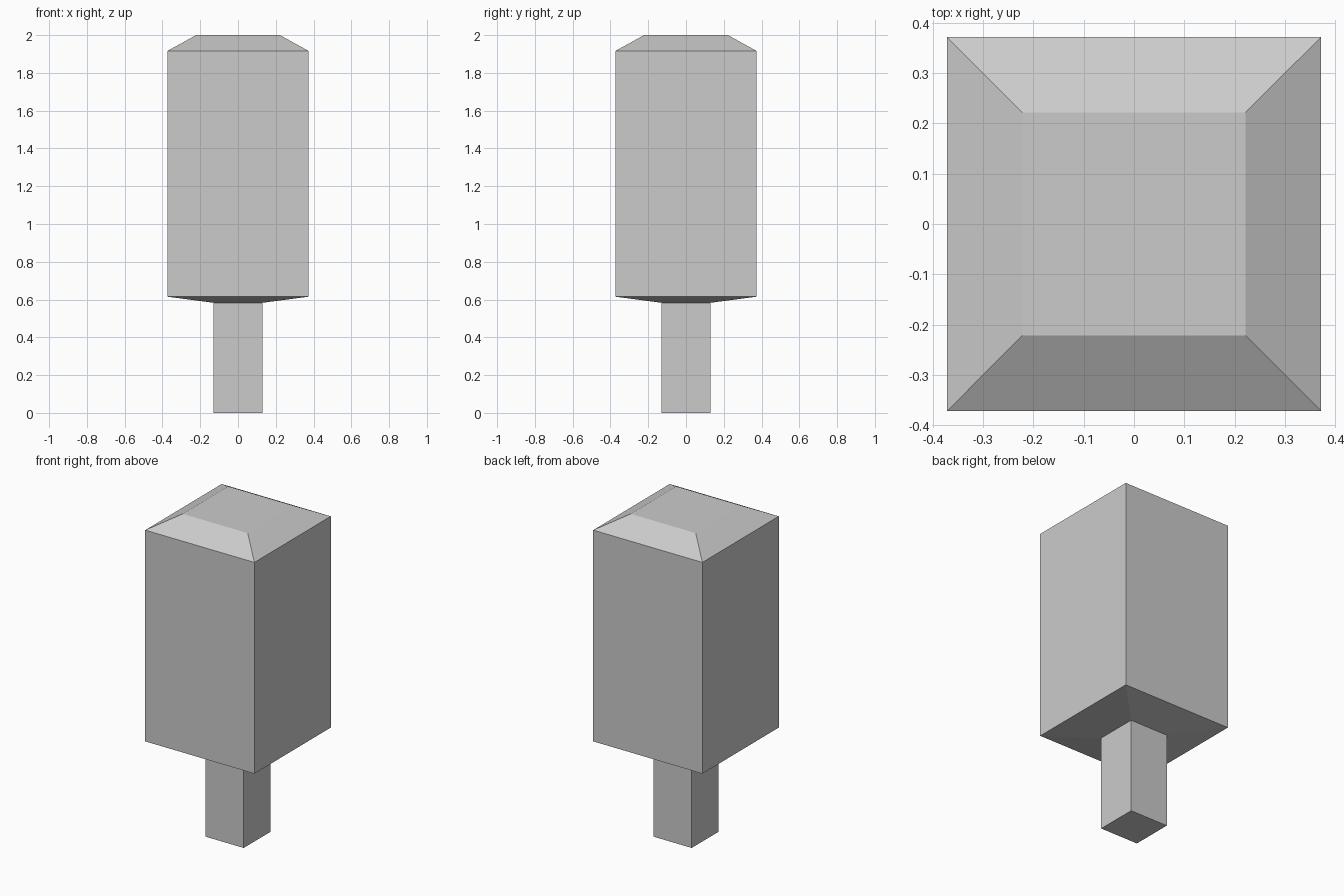
import bpy, bmesh

if "Cube" in bpy.data.objects:
    bpy.data.objects.remove(bpy.data.objects["Cube"])


def square_loft(name, profile):
    """Skin square rings given as (half width, height), capped at both ends."""
    bm = bmesh.new()
    rings = [[bm.verts.new((sx * h, sy * h, z))
              for sx, sy in ((-1, -1), (1, -1), (1, 1), (-1, 1))]
             for h, z in profile]
    for low, high in zip(rings, rings[1:]):
        for i in range(4):
            j = (i + 1) % 4
            bm.faces.new((low[i], low[j], high[j], high[i]))
    bm.faces.new(rings[0][::-1])
    bm.faces.new(rings[-1])
    mesh = bpy.data.meshes.new(name)
    bm.to_mesh(mesh)
    bm.free()
    obj = bpy.data.objects.new(name, mesh)
    bpy.context.collection.objects.link(obj)
    return obj


# Trunk, flared underside, tall crown and bevelled top as one closed shell
square_loft("tree", [(0.13, 0.0), (0.13, 0.583), (0.372, 0.615),
                     (0.372, 1.917), (0.222, 2.0)])
